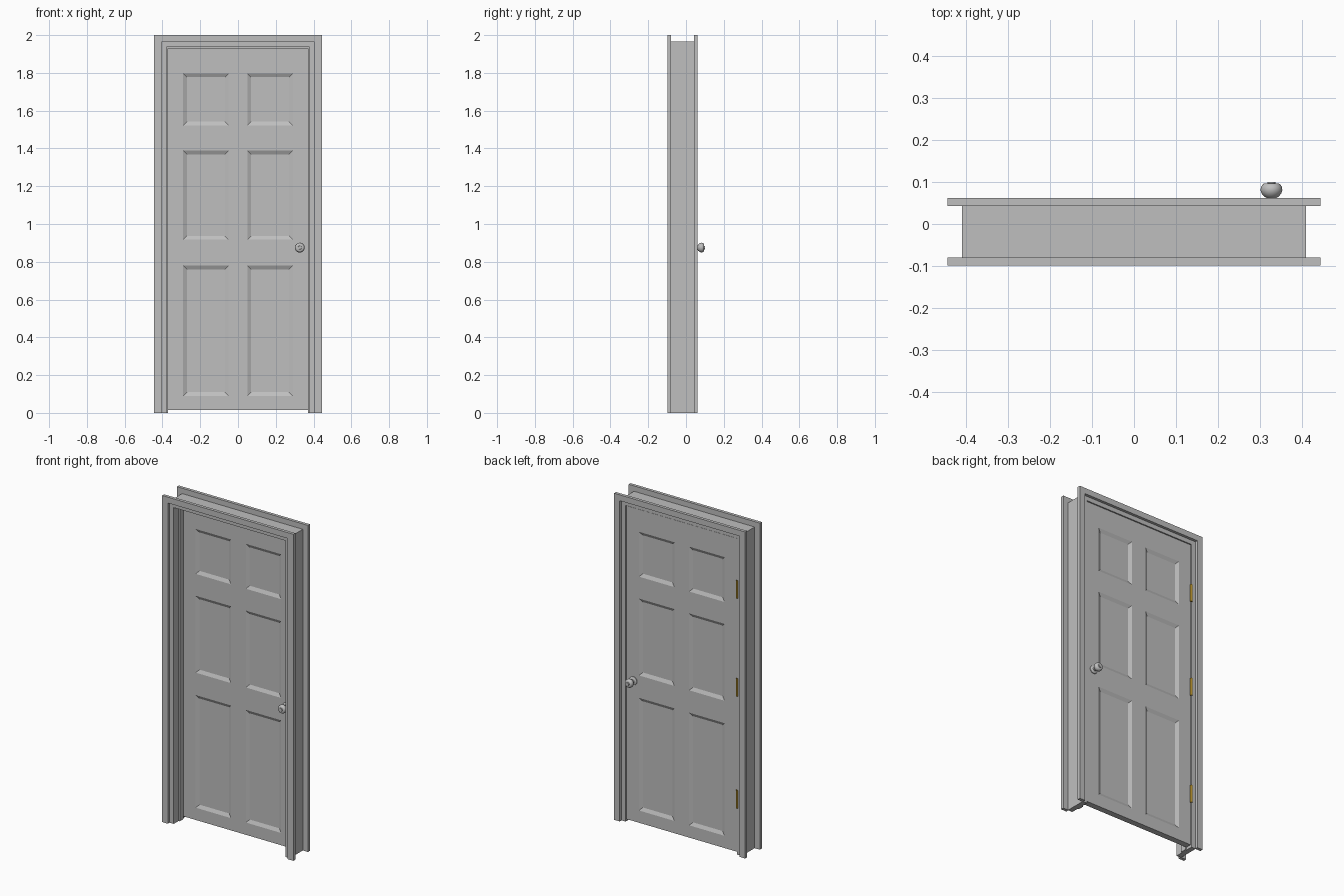
import bpy, bmesh, math
from mathutils import Matrix

if "Cube" in bpy.data.objects:
    bpy.data.objects.remove(bpy.data.objects["Cube"])


def material(name, rgb):
    m = bpy.data.materials.new(name)
    m.diffuse_color = (*rgb, 1)
    m.use_nodes = True
    m.node_tree.nodes["Principled BSDF"].inputs["Base Color"].default_value = m.diffuse_color
    return m


PAINT = material("painted_grey", (0.52, 0.52, 0.52))
METAL = material("knob_grey", (0.52, 0.52, 0.52))
BRASS = material("hinge_brass", (0.36, 0.22, 0.02))


def finish(bm, name, mat):
    bmesh.ops.recalc_face_normals(bm, faces=bm.faces[:])
    me = bpy.data.meshes.new(name)
    bm.to_mesh(me)
    bm.free()
    me.materials.append(mat)
    ob = bpy.data.objects.new(name, me)
    bpy.context.collection.objects.link(ob)
    return ob


def portal(name, outer, inner, top, head, y0, y1):
    """U-shaped surround: two legs and a head, extruded from y0 to y1."""
    pts = [(-outer, 0), (-outer, top), (outer, top), (outer, 0),
           (inner, 0), (inner, head), (-inner, head), (-inner, 0)]
    bm = bmesh.new()
    a = [bm.verts.new((x, y0, z)) for x, z in pts]
    b = [bm.verts.new((x, y1, z)) for x, z in pts]
    for i in range(8):
        j = (i + 1) % 8
        bm.faces.new((a[i], a[j], b[j], b[i]))
    for q in ((0, 1, 6, 7), (1, 2, 5, 6), (2, 3, 4, 5)):
        bm.faces.new([a[i] for i in q])
        bm.faces.new([b[i] for i in q])
    return finish(bm, name, PAINT)


# Frame: jamb, door stop and casings on both sides
portal("jamb", 0.409, 0.378, 1.967, 1.937, -0.082, 0.045)
portal("door_stop", 0.380, 0.370, 1.939, 1.930, -0.035, 0.003)
portal("front_casing", 0.444, 0.406, 2.0, 1.964, -0.099, -0.080)
portal("back_casing", 0.444, 0.406, 2.0, 1.964, 0.043, 0.062)

# Door leaf with six recessed panels on each face
FRONT, BACK = 0.004, 0.041
xs = [-0.375, -0.29, -0.05, 0.05, 0.29, 0.375]
zs = [0.015, 0.09, 0.78, 0.917, 1.388, 1.522, 1.797, 1.934]
bm = bmesh.new()
grid = {(s, i, k): bm.verts.new((x, y, z))
        for s, y in enumerate((FRONT, BACK))
        for i, x in enumerate(xs) for k, z in enumerate(zs)}
panels = []
for s in (0, 1):
    for i in range(5):
        for k in range(7):
            f = bm.faces.new([grid[s, i, k], grid[s, i + 1, k],
                              grid[s, i + 1, k + 1], grid[s, i, k + 1]])
            if i % 2 and k % 2:
                panels.append(f)
for i in range(5):
    for k in (0, 7):
        bm.faces.new([grid[0, i, k], grid[0, i + 1, k], grid[1, i + 1, k], grid[1, i, k]])
for k in range(7):
    for i in (0, 5):
        bm.faces.new([grid[0, i, k], grid[0, i, k + 1], grid[1, i, k + 1], grid[1, i, k]])
bmesh.ops.recalc_face_normals(bm, faces=bm.faces[:])
bmesh.ops.inset_individual(bm, faces=panels, thickness=0.028, depth=-0.010)
finish(bm, "door_leaf", PAINT)

# Knobs: lathed rosette, neck and bulb, (distance from door, radius)
PROFILE = [(-0.002, 0.025), (0.004, 0.025), (0.008, 0.020), (0.010, 0.011),
           (0.021, 0.011), (0.024, 0.017), (0.031, 0.023), (0.039, 0.026),
           (0.047, 0.025), (0.053, 0.021), (0.055, 0.018), (0.055, 0.010),
           (0.059, 0.009), (0.059, 0.0)]


def knob(name, face, sign):
    bm = bmesh.new()
    vs = [bm.verts.new((0.327 + r, face + sign * d, 0.875)) for d, r in PROFILE]
    es = [bm.edges.new(p) for p in zip(vs, vs[1:])]
    bmesh.ops.spin(bm, geom=vs + es, cent=(0.327, 0, 0.875), axis=(0, 1, 0),
                   angle=2 * math.pi, steps=32)
    bmesh.ops.remove_doubles(bm, verts=bm.verts[:], dist=0.00005)
    ob = finish(bm, name, METAL)
    bpy.ops.object.select_all(action='DESELECT')
    ob.select_set(True)
    bpy.context.view_layer.objects.active = ob
    bpy.ops.object.shade_smooth_by_angle(angle=math.radians(35))


knob("back_knob", BACK, 1)
knob("front_knob", FRONT, -1)

# Hinges: barrel with a narrow leaf, on the back left edge
for n, z in (("lower", 0.34), ("middle", 1.025), ("upper", 1.625)):
    bm = bmesh.new()
    bmesh.ops.create_cone(bm, cap_ends=True, segments=12, radius1=0.006, radius2=0.006,
                          depth=0.11, matrix=Matrix.Translation((-0.3765, 0.045, z)))
    bmesh.ops.create_cube(bm, size=1, matrix=Matrix.Translation((-0.3765, 0.028, z))
                          @ Matrix.Diagonal((0.0025, 0.03, 0.11, 1)))
    finish(bm, n + "_hinge", BRASS)
